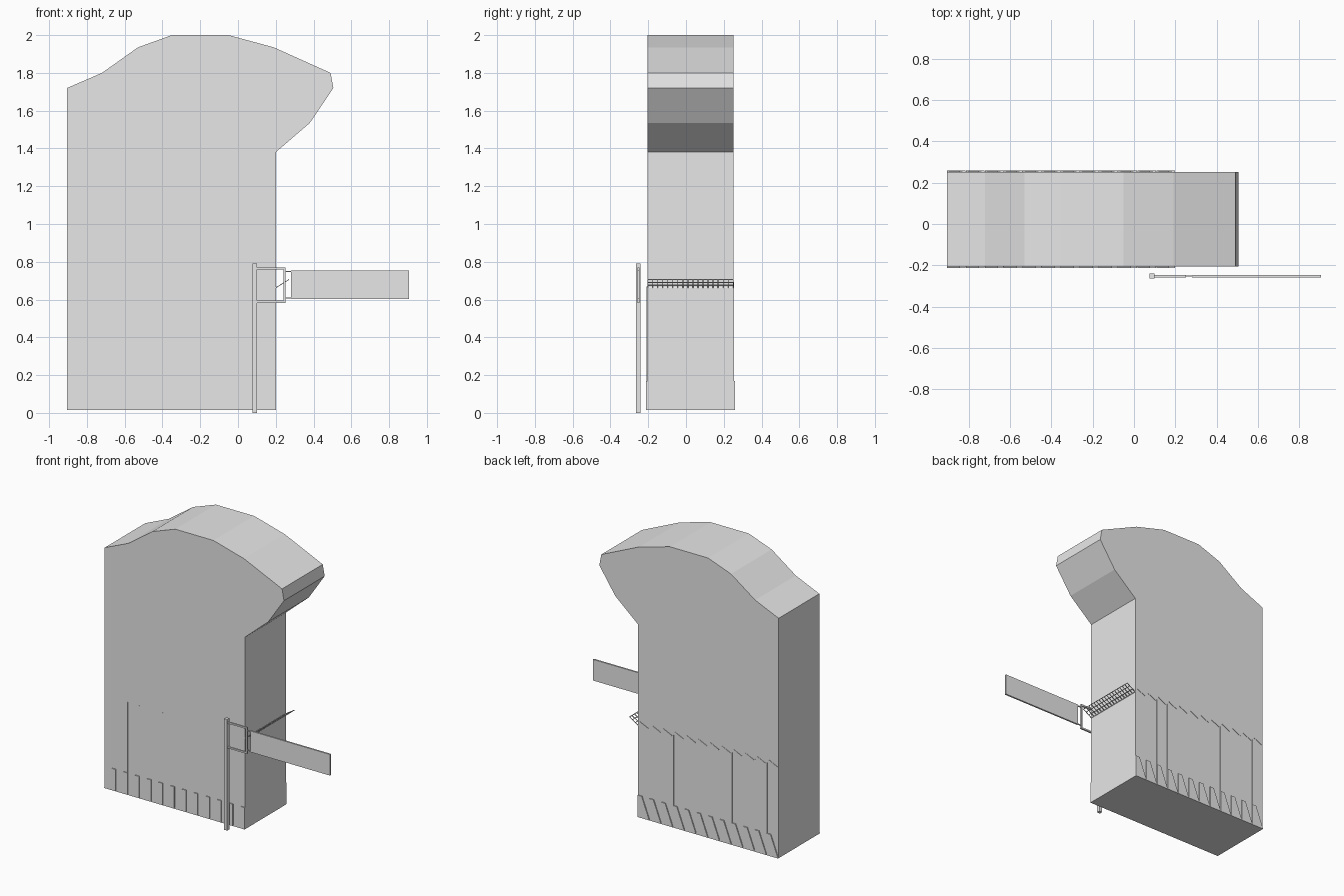
import bpy, bmesh, math
from mathutils import Matrix

cube = bpy.data.objects.get("Cube")
if cube:
    bpy.data.objects.remove(cube, do_unlink=True)

grey = bpy.data.materials.new("light grey")
grey.use_nodes = True
grey.diffuse_color = (0.8, 0.8, 0.8, 1)
grey.node_tree.nodes["Principled BSDF"].inputs["Base Color"].default_value = (0.8, 0.8, 0.8, 1)


def finish(name, bm):
    bmesh.ops.recalc_face_normals(bm, faces=bm.faces)
    mesh = bpy.data.meshes.new(name)
    bm.to_mesh(mesh)
    bm.free()
    mesh.materials.append(grey)
    obj = bpy.data.objects.new(name, mesh)
    bpy.context.collection.objects.link(obj)
    return obj


def prism(bm, outline, y0, y1):
    """Extrude an x-z outline from y0 to y1."""
    face = bm.faces.new([bm.verts.new((x, y0, z)) for x, z in outline])
    new = bmesh.ops.extrude_face_region(bm, geom=[face])["geom"]
    verts = [v for v in new if isinstance(v, bmesh.types.BMVert)]
    bmesh.ops.translate(bm, verts=verts, vec=(0, y1 - y0, 0))


def box(bm, x0, x1, y0, y1, z0, z1):
    prism(bm, [(x0, z0), (x1, z0), (x1, z1), (x0, z1)], y0, y1)


LEFT, RIGHT, BASE = -0.905, 0.2, 0.015
FRONT, BACK = -0.205, 0.252
PITCH = (RIGHT - LEFT) / 12

# Main slab with curved, overhanging crest
bm = bmesh.new()
prism(bm, [(LEFT, BASE), (LEFT, 1.72), (-0.72, 1.8), (-0.53, 1.935),
           (-0.35, 2), (-0.05, 2), (0.19, 1.935), (0.49, 1.8),
           (0.505, 1.72), (0.38, 1.535), (RIGHT, 1.38), (RIGHT, BASE)], FRONT, BACK)
finish("body", bm)

# Slanted teeth along the foot, front and back
for name, y0, y1 in (("front_teeth", FRONT - 0.007, FRONT),
                     ("back_teeth", BACK, BACK + 0.007)):
    bm = bmesh.new()
    for i in range(12):
        x = LEFT + i * PITCH
        prism(bm, [(x, BASE), (x + 0.06, 0.17), (x + PITCH - 0.001, 0.17),
                   (x + PITCH - 0.001, BASE)], y0, y1)
    finish(name, bm)

# Fine vertical battens above the teeth
for name, y0, y1, seams in (("front_battens", FRONT - 0.003, FRONT, (2, 3, 5, 8, 10)),
                            ("back_battens", BACK, BACK + 0.003, (1, 2, 4, 7, 9, 10, 12))):
    bm = bmesh.new()
    for i in seams:
        x = LEFT + i * PITCH - 0.004
        box(bm, x, x + 0.003, y0, y1, 0.17, 0.67)
    finish(name, bm)

# Short sloping caps over the back battens
bm = bmesh.new()
for i in range(12):
    x = LEFT + i * PITCH + 0.01
    prism(bm, [(x, 0.66), (x + 0.065, 0.69), (x + 0.065, 0.694), (x, 0.664)],
          BACK, BACK + 0.003)
finish("back_caps", bm)

# Open slatted awning on the overhang side
bm = bmesh.new()
length = 0.084
for i in range(4):
    x = i * (length - 0.004) / 3
    box(bm, x, x + 0.004, FRONT, BACK, 0, 0.004)
for i in range(18):
    y = FRONT + i * (BACK - FRONT - 0.004) / 17
    box(bm, 0, length, y, y + 0.004, 0, 0.004)
awning = finish("awning", bm)
awning.matrix_world = (Matrix.Translation((RIGHT, 0, 0.66))
                       @ Matrix.Rotation(math.radians(-32), 4, 'Y'))

# Sign post, bracket frame and board
bm = bmesh.new()
box(bm, 0.076, 0.1, -0.264, -0.24, 0, 0.79)
finish("sign_post", bm)

bm = bmesh.new()
for z in (0.583, 0.759):
    box(bm, 0.1, 0.252, -0.258, -0.246, z, z + 0.011)
box(bm, 0.241, 0.252, -0.258, -0.246, 0.583, 0.77)
for z in (0.605, 0.745):
    box(bm, 0.252, 0.285, -0.255, -0.249, z, z + 0.007)
finish("sign_bracket", bm)

bm = bmesh.new()
box(bm, 0.28, 0.905, -0.258, -0.246, 0.604, 0.754)
finish("sign_board", bm)
